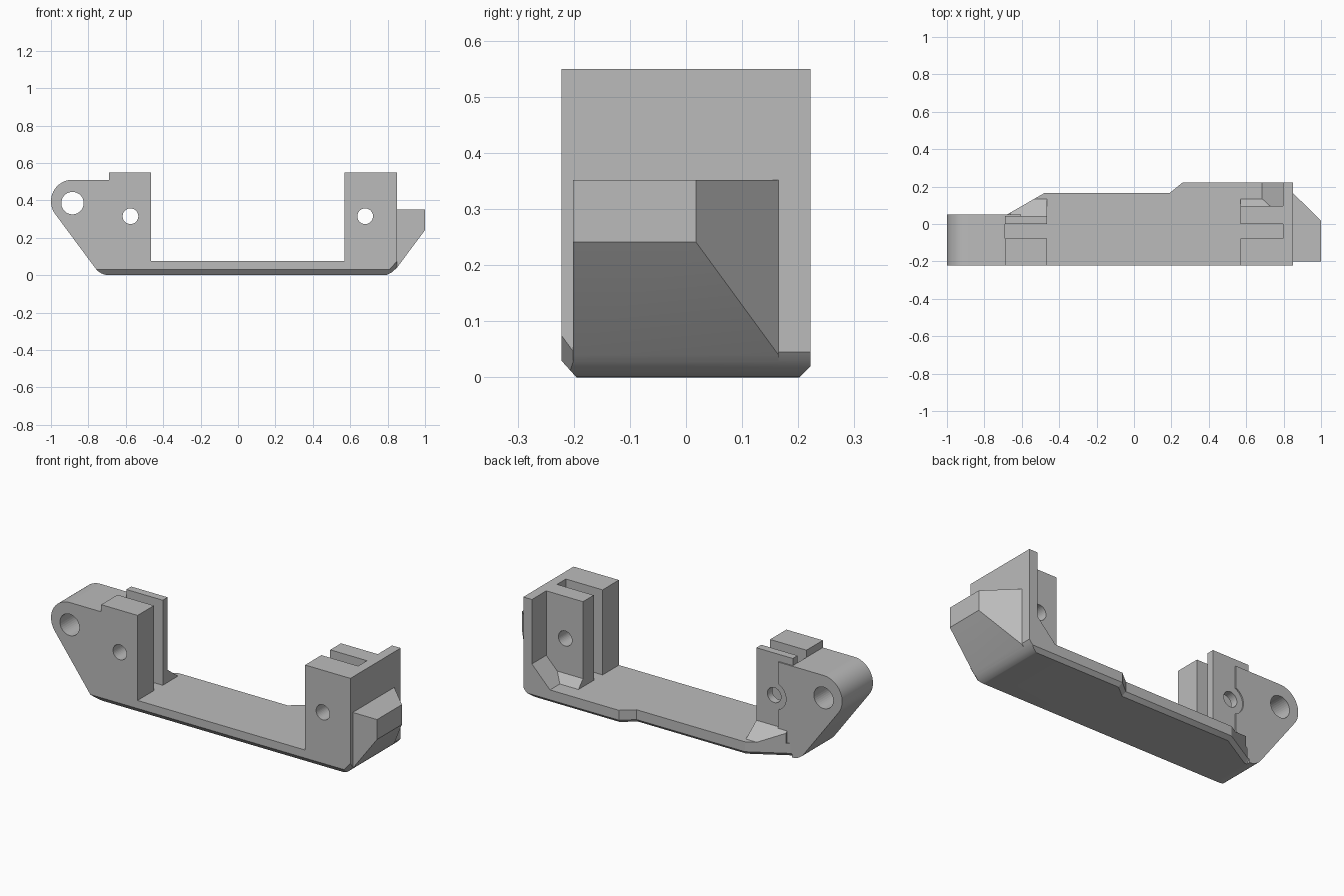
import bpy, bmesh, math
from mathutils import Vector

if "Cube" in bpy.data.objects:
    bpy.data.objects.remove(bpy.data.objects["Cube"])

GREY = (0.5, 0.5, 0.5, 1)
mat = bpy.data.materials.new("plain_grey")
mat.use_nodes = True
mat.diffuse_color = GREY
mat.node_tree.nodes["Principled BSDF"].inputs["Base Color"].default_value = GREY

FRONT, BACK, TOP, SIDE = -0.222, 0.222, 0.55, 0.85
SLOT_FRONT, SLOT_BACK, DECK = -0.078, 0.0, 0.075


def prism(name, pts, axis, lo, hi, cuts=()):
    """Extrude a 2D outline along y or z, then trim it with planes (point, outward normal)."""
    place = {"y": lambda p, t: (p[0], t, p[1]),
             "z": lambda p, t: (p[0], p[1], t),
             "x": lambda p, t: (t, p[0], p[1])}[axis]
    bm = bmesh.new()
    face = bm.faces.new([bm.verts.new(place(p, lo)) for p in pts])
    ext = bmesh.ops.extrude_face_region(bm, geom=[face])
    move = Vector(place((0, 0), hi - lo))
    bmesh.ops.translate(bm, vec=move, verts=[g for g in ext["geom"] if isinstance(g, bmesh.types.BMVert)])
    for point, normal in cuts:
        res = bmesh.ops.bisect_plane(bm, geom=bm.verts[:] + bm.edges[:] + bm.faces[:], dist=1e-5,
                                     plane_co=point, plane_no=normal, clear_outer=True)
        rim = [g for g in res["geom_cut"] if isinstance(g, bmesh.types.BMEdge)]
        bmesh.ops.holes_fill(bm, edges=rim, sides=0)
    bmesh.ops.recalc_face_normals(bm, faces=bm.faces[:])
    me = bpy.data.meshes.new(name)
    bm.to_mesh(me)
    bm.free()
    me.materials.append(mat)
    ob = bpy.data.objects.new(name, me)
    bpy.context.collection.objects.link(ob)
    return ob


def box(name, x0, x1, y0, y1, z0, z1):
    return prism(name, [(x0, y0), (x1, y0), (x1, y1), (x0, y1)], "z", z0, z1)


def arc(cx, cz, r, a0, a1, n):
    angles = [math.radians(a0 + (a1 - a0) * i / n) for i in range(n + 1)]
    return [(cx + r * math.cos(a), cz + r * math.sin(a)) for a in angles]


def drill(parts, x, z, r, y0=-0.4, y1=0.4):
    cutter = prism("hole_cutter", arc(x, z, r, 0, 350, 35), "y", y0, y1)
    cutter.hide_render = True
    cutter.hide_set(True)
    cutter.display_type = "WIRE"
    for ob in parts:
        mod = ob.modifiers.new("hole", "BOOLEAN")
        mod.operation, mod.object, mod.solver = "DIFFERENCE", cutter, "EXACT"


def plane(a, b, c, outward):
    a, b, c = Vector(a), Vector(b), Vector(c)
    n = (b - a).cross(c - a)
    return a, (n if n.dot(Vector(outward)) > 0 else -n)


# Shared trims: long front chamfer, rounded right end, small right corners
front_chamfer = ((0, FRONT, 0.03), (0, -0.03, -0.027))
end_round = [((0.786, 0, 0), (0.15, 0, -1)), ((0.8, 0, 0.004), (0.45, 0, -1)),
             ((0.825, 0, 0.018), (0.8, 0, -0.9)), ((SIDE, 0, 0.045), (0.8, 0, -0.6))]
corners = [plane((0.81, FRONT, 0.03), (SIDE, FRONT, 0.085), (SIDE, -0.2, 0.045), (1, -1, -1)),
           plane((0.825, BACK, 0.02), (SIDE, BACK, 0.062), (SIDE, 0.205, 0.035), (1, 1, -1))]

# Base deck, with its stepped rear edge chamfered underneath
rear = [(SIDE, BACK), (0.26, BACK), (0.19, 0.165), (-0.48, 0.165), (-0.68, 0.05)]
base = prism("base_deck", [(-0.69, FRONT), (SIDE, FRONT)] + rear + [(-0.69, 0.05)], "z", 0, DECK)
bm = bmesh.new()
bm.from_mesh(base.data)
under = [e for e in bm.edges if all(v.co.z < 0.001 and v.co.y > 0.04 for v in e.verts)]
bmesh.ops.bevel(bm, geom=under, offset=0.02, segments=1, affect="EDGES")
for point, normal in [front_chamfer] + end_round + corners:
    res = bmesh.ops.bisect_plane(bm, geom=bm.verts[:] + bm.edges[:] + bm.faces[:], dist=1e-5,
                                 plane_co=point, plane_no=normal, clear_outer=True)
    bmesh.ops.holes_fill(bm, edges=[g for g in res["geom_cut"] if isinstance(g, bmesh.types.BMEdge)], sides=0)
bmesh.ops.recalc_face_normals(bm, faces=bm.faces[:])
bm.to_mesh(base.data)
bm.free()

# Right-hand ear and the front slab that shares its outline
ear_edge = arc(-0.885, 0.395, 0.115, 90, 218, 20)
heel = arc(-0.69, 0.09, 0.09, 220, 270, 6)
ear = prism("ear", ear_edge + heel + [(-0.69, 0.51)], "y", FRONT, 0.05, [front_chamfer])
right_slab = box("right_front_slab", -0.69, -0.465, FRONT, SLOT_FRONT, 0.05, TOP)
right_tab = box("right_rear_tab", -0.69, -0.465, SLOT_BACK, 0.043, 0.05, TOP)
ear_plate = box("ear_plate", -0.69, -0.605, 0.02, 0.05, 0.03, 0.51)
drill([ear], -0.885, 0.385, 0.06)
drill([right_slab, right_tab, ear_plate], -0.575, 0.315, 0.042)
drill([ear_plate, ear], -0.575, 0.315, 0.078, 0.043, 0.2)

# Sloped foot behind the right tab, following the angled deck edge
prism("right_foot", [(0.04, 0.07), (0.135, 0.07), (0.135, DECK), (0.043, 0.145)], "x", -0.66, -0.465,
      [((-0.68, 0.05, 0), (-0.115, 0.2, 0))])

# Left tower: front slab, rear tab, outer wall and sloped feet
left_slab = box("left_front_slab", 0.57, SIDE, FRONT, SLOT_FRONT, DECK, TOP)
left_tab = box("left_rear_tab", 0.57, 0.81, SLOT_BACK, 0.095, 0.05, TOP)
drill([left_slab, left_tab], 0.68, 0.315, 0.042)
prism("left_outer_wall", [(0.797, FRONT), (SIDE, FRONT), (SIDE, BACK), (0.797, BACK)], "z", DECK, TOP, corners)
prism("left_foot", [(0.09, 0.07), (0.135, 0.07), (0.135, DECK), (0.095, 0.12)], "x", 0.57, 0.8)
prism("left_wall_foot", [(0.685, DECK), (0.685, 0.06), (0.81, 0.06), (0.81, 0.19), (0.797, 0.19)], "y", 0.05, BACK)

# Wedge nose on the left end, with its rear corner cut diagonally
prism("end_nose", [(0.84, 0.03), (SIDE, 0.04), (1, 0.241), (1, 0.352), (0.84, 0.352)], "y", -0.201, 0.165,
      [((1, 0.018, 0), (0.147, 0.15, 0))])

# Smooth rounded edges, keep corners crisp
bpy.ops.object.select_all(action="DESELECT")
for ob in bpy.context.collection.objects:
    if ob.type == "MESH" and not ob.hide_render and ob.data.materials and ob.data.materials[0] == mat:
        ob.select_set(True)
        bpy.context.view_layer.objects.active = ob
bpy.ops.object.shade_smooth_by_angle(angle=math.radians(25))
